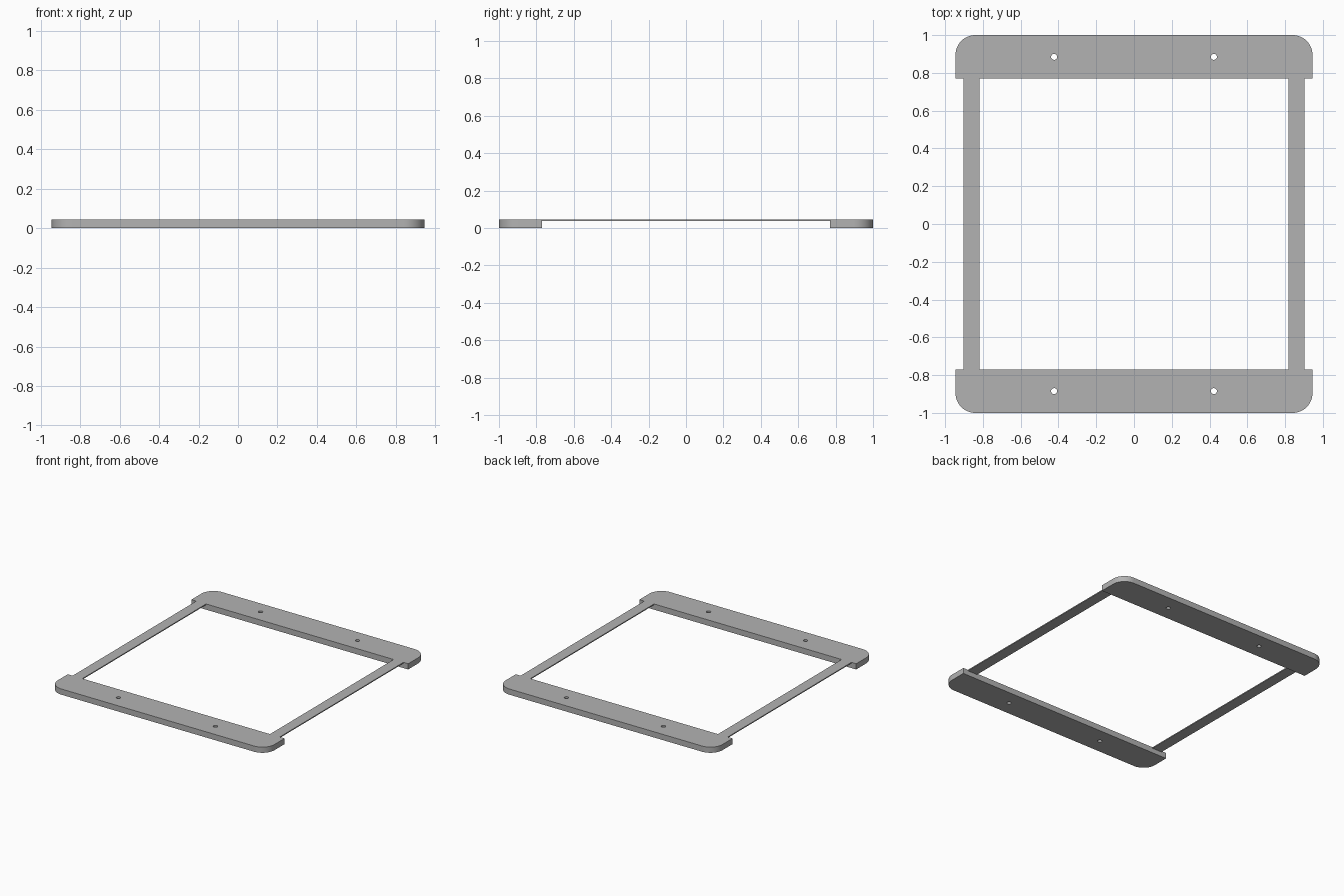
import bpy, bmesh, math

if "Cube" in bpy.data.objects:
    bpy.data.objects.remove(bpy.data.objects["Cube"])

HEIGHT = 0.045      # full bar height
STRIP = 0.008       # side strip thickness
HALF_X, OUT_Y, IN_Y = 0.945, 1.0, 0.77
RADIUS = 0.105

grey = bpy.data.materials.new("plain grey")
grey.diffuse_color = (0.45, 0.45, 0.45, 1)
grey.use_nodes = True
grey.node_tree.nodes["Principled BSDF"].inputs["Base Color"].default_value = grey.diffuse_color


def arc(cx, cy, r, a0, a1, n):
    return [(cx + r * math.cos(math.radians(a0 + (a1 - a0) * i / n)),
             cy + r * math.sin(math.radians(a0 + (a1 - a0) * i / n))) for i in range(n + 1)]


def plate(name, loops, z0, z1):
    """Extrude an outline (first loop) with holes (other loops) from z0 to z1."""
    bm = bmesh.new()
    edges = []
    for loop in loops:
        vs = [bm.verts.new((x, y, z0)) for x, y in loop]
        edges += [bm.edges.new((vs[i - 1], vs[i])) for i in range(len(vs))]
    bmesh.ops.triangle_fill(bm, edges=edges, use_beauty=True, use_dissolve=False)
    ext = bmesh.ops.extrude_face_region(bm, geom=bm.faces[:], use_keep_orig=True)
    top = [g for g in ext["geom"] if isinstance(g, bmesh.types.BMVert)]
    bmesh.ops.translate(bm, verts=top, vec=(0, 0, z1 - z0))
    bmesh.ops.recalc_face_normals(bm, faces=bm.faces[:])
    mesh = bpy.data.meshes.new(name)
    bm.to_mesh(mesh)
    bm.free()
    mesh.materials.append(grey)
    ob = bpy.data.objects.new(name, mesh)
    bpy.context.collection.objects.link(ob)
    bpy.ops.object.select_all(action='DESELECT')
    ob.select_set(True)
    bpy.context.view_layer.objects.active = ob
    bpy.ops.object.shade_smooth_by_angle(angle=math.radians(30))
    return ob


# End bars: rounded outer corners, square inner corners, two screw holes
cx, cy = HALF_X - RADIUS, OUT_Y - RADIUS
outline = ([(-HALF_X, IN_Y), (HALF_X, IN_Y)]
           + arc(cx, cy, RADIUS, 0, 90, 12) + arc(-cx, cy, RADIUS, 90, 180, 12))
holes = [arc(hx, 0.885, 0.016, 0, 360, 24)[:-1] for hx in (-0.423, 0.423)]
for name, s in (("front_bar", -1), ("back_bar", 1)):
    plate(name, [[(x, s * y) for x, y in loop] for loop in [outline] + holes], 0, HEIGHT)

# Thin side strips, flush with the top of the bars
for name, s in (("left_strip", -1), ("right_strip", 1)):
    plate(name, [[(s * x, y) for x, y in ((0.818, -IN_Y), (0.903, -IN_Y),
                                          (0.903, IN_Y), (0.818, IN_Y))]],
          HEIGHT - STRIP, HEIGHT)
